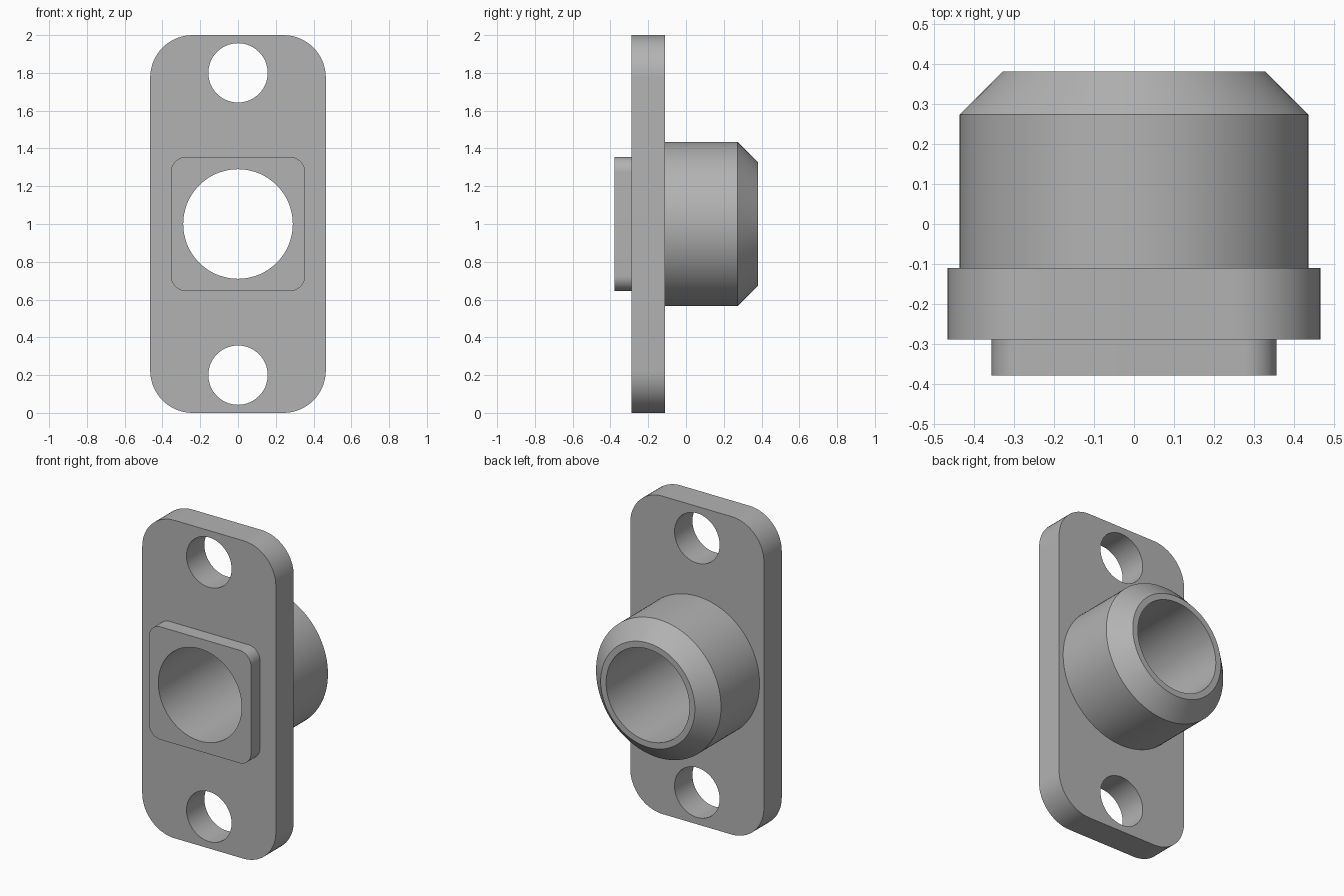
import bpy
import bmesh
from math import pi, cos, sin, radians
from mathutils import Matrix

if "Cube" in bpy.data.objects:
    bpy.data.objects.remove(bpy.data.objects["Cube"], do_unlink=True)

CENTRE_Z = 1.0
BORE_RADIUS = 0.29

metal = bpy.data.materials.new("plain grey")
metal.use_nodes = True
grey = (0.45, 0.45, 0.45, 1)
metal.diffuse_color = grey
metal.node_tree.nodes["Principled BSDF"].inputs["Base Color"].default_value = grey


def make_object(name, bm):
    bmesh.ops.recalc_face_normals(bm, faces=bm.faces)
    mesh = bpy.data.meshes.new(name)
    bm.to_mesh(mesh)
    bm.free()
    mesh.materials.append(metal)
    obj = bpy.data.objects.new(name, mesh)
    bpy.context.collection.objects.link(obj)
    return obj


def rounded_slab(name, half_x, half_z, radius, y0, y1, steps=16):
    """Rounded rectangle in the xz plane, extruded from y0 to y1."""
    bm = bmesh.new()
    ring = []
    for corner, (sx, sz) in enumerate([(1, 1), (-1, 1), (-1, -1), (1, -1)]):
        for i in range(steps + 1):
            a = (corner + i / steps) * pi / 2
            ring.append(bm.verts.new((sx * (half_x - radius) + radius * cos(a), y0,
                                      CENTRE_Z + sz * (half_z - radius) + radius * sin(a))))
    face = bm.faces.new(ring)
    extruded = bmesh.ops.extrude_face_region(bm, geom=[face], use_keep_orig=True)["geom"]
    verts = [v for v in extruded if isinstance(v, bmesh.types.BMVert)]
    bmesh.ops.translate(bm, verts=verts, vec=(0, y1 - y0, 0))
    return make_object(name, bm)


def turned(name, profile, z=CENTRE_Z, segments=96):
    """Solid of revolution about the y axis from (radius, y) stations."""
    bm = bmesh.new()
    rings = [[bm.verts.new((r * cos(2 * pi * i / segments), y, z + r * sin(2 * pi * i / segments)))
              for i in range(segments)] for r, y in profile]
    for a, b in zip(rings, rings[1:]):
        for i in range(segments):
            j = (i + 1) % segments
            bm.faces.new((a[i], a[j], b[j], b[i]))
    bm.faces.new(rings[0])
    bm.faces.new(rings[-1])
    return make_object(name, bm)


def combine(body, tool, operation):
    mod = body.modifiers.new(tool.name, 'BOOLEAN')
    mod.operation = operation
    mod.solver = 'EXACT'
    mod.object = tool
    tool.hide_render = True
    bpy.ops.object.select_all(action='DESELECT')
    bpy.context.view_layer.objects.active = body
    body.select_set(True)
    bpy.ops.object.modifier_apply(modifier=mod.name)
    bpy.data.objects.remove(tool, do_unlink=True)


# Mounting plate, with the square front boss and chamfered rear barrel fused on
flange = rounded_slab("flanged_bushing", 0.465, 1.0, 0.225, -0.288, -0.11)
combine(flange, rounded_slab("front_boss", 0.355, 0.355, 0.08, -0.378, -0.2), 'UNION')
combine(flange, turned("rear_barrel", [(0.435, -0.2), (0.435, 0.273), (0.328, 0.38)]), 'UNION')

# Through bore and the two bolt holes
combine(flange, turned("bore_cutter", [(BORE_RADIUS, -0.6), (BORE_RADIUS, 0.6)]), 'DIFFERENCE')
for z in (0.2, 1.8):
    combine(flange, turned("bolt_hole_cutter", [(0.157, -0.6), (0.157, 0.6)], z, 64), 'DIFFERENCE')

# Smooth curved walls, crisp edges
bpy.ops.object.select_all(action='DESELECT')
bpy.context.view_layer.objects.active = flange
flange.select_set(True)
bpy.ops.object.shade_smooth_by_angle(angle=radians(30))
